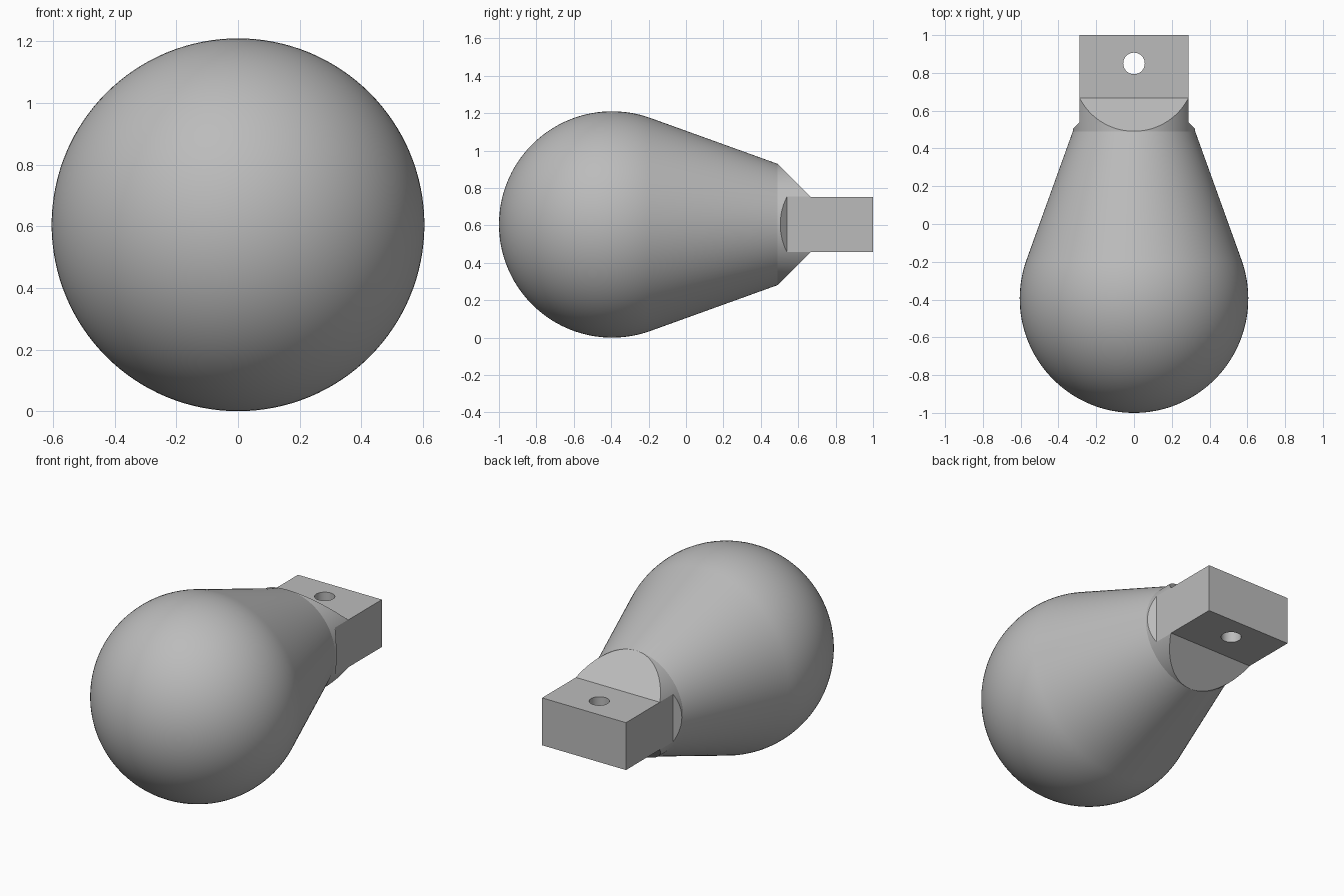
import bpy, bmesh, math
from mathutils import Vector, Matrix

cube = bpy.data.objects.get("Cube")
if cube:
    bpy.data.objects.remove(cube, do_unlink=True)

R = 0.605            # ball radius, also the axis height
BALL_Y = -0.395
NECK_R, NECK_Y = 0.324, 0.49
TAB_W, TAB_H = 0.288, 0.147   # half width and half height of the tab
SEGMENTS = 128

grey = bpy.data.materials.new("Plain Grey")
grey.use_nodes = True
colour = (0.5, 0.5, 0.5, 1)
grey.diffuse_color = colour
grey.node_tree.nodes["Principled BSDF"].inputs["Base Color"].default_value = colour


def make_object(name, bm):
    bmesh.ops.remove_doubles(bm, verts=bm.verts, dist=1e-5)
    bmesh.ops.recalc_face_normals(bm, faces=bm.faces)
    mesh = bpy.data.meshes.new(name)
    bm.to_mesh(mesh)
    bm.free()
    mesh.materials.append(grey)
    obj = bpy.data.objects.new(name, mesh)
    bpy.context.collection.objects.link(obj)
    return obj


def tapered_block(name, half, shoulder_y, across_x):
    """Mirrored outline with 45 degree shoulders that narrows to the tab."""
    wide = 0.8
    side = [(-1.2, wide), (shoulder_y - (wide - half), wide), (shoulder_y, half), (1, half)]
    outline = side + [(y, -w) for y, w in reversed(side)]
    bm = bmesh.new()
    if across_x:
        pts, push = [(w, y, R - 1) for y, w in outline], (0, 0, 2)
    else:
        pts, push = [(-1, y, R + w) for y, w in outline], (2, 0, 0)
    face = bm.faces.new([bm.verts.new(p) for p in pts])
    new = bmesh.ops.extrude_face_region(bm, geom=[face])["geom"]
    bmesh.ops.translate(bm, vec=push, verts=[v for v in new if isinstance(v, bmesh.types.BMVert)])
    return make_object(name, bm)


# Body: ball, tangent cone and round neck, turned about the y axis
tangent = math.radians(19.8)
profile = []
steps = 40
for i in range(steps + 1):
    a = -math.pi / 2 + (tangent + math.pi / 2) * i / steps
    profile.append((R * math.cos(a), BALL_Y + R * math.sin(a)))
profile[0] = (0, BALL_Y - R)
profile += [(NECK_R, NECK_Y), (NECK_R, 1.05), (0, 1.05)]
bm = bmesh.new()
verts = [bm.verts.new((r, y, R)) for r, y in profile]
edges = [bm.edges.new(pair) for pair in zip(verts, verts[1:])]
bmesh.ops.spin(bm, geom=verts + edges, cent=(0, 0, R), axis=(0, 1, 0),
               angle=math.tau, steps=SEGMENTS)
body = make_object("body_with_tab", bm)

# Cutters: shoulders above and below, shoulders at the sides, pin hole
bm = bmesh.new()
bmesh.ops.create_cone(bm, cap_ends=True, segments=48, radius1=0.057, radius2=0.057, depth=1,
                      matrix=Matrix.Translation(Vector((0, 0.85, R))))
cuts = [(tapered_block("height_cutter", TAB_H, 0.668, False), "INTERSECT"),
        (tapered_block("width_cutter", TAB_W, 0.54, True), "INTERSECT"),
        (make_object("hole_cutter", bm), "DIFFERENCE")]
for cutter, operation in cuts:
    mod = body.modifiers.new(cutter.name, "BOOLEAN")
    mod.operation = operation
    mod.solver = "EXACT"
    mod.object = cutter
bpy.context.view_layer.update()

# Bake the cuts and discard the cutters
result = bpy.data.meshes.new_from_object(body.evaluated_get(bpy.context.evaluated_depsgraph_get()))
body.modifiers.clear()
body.data = result
for cutter, _ in cuts:
    bpy.data.objects.remove(cutter, do_unlink=True)

# Smooth round surfaces with crisp cut edges
bpy.ops.object.select_all(action="DESELECT")
body.select_set(True)
bpy.context.view_layer.objects.active = body
bpy.ops.object.shade_smooth_by_angle(angle=math.radians(15))
